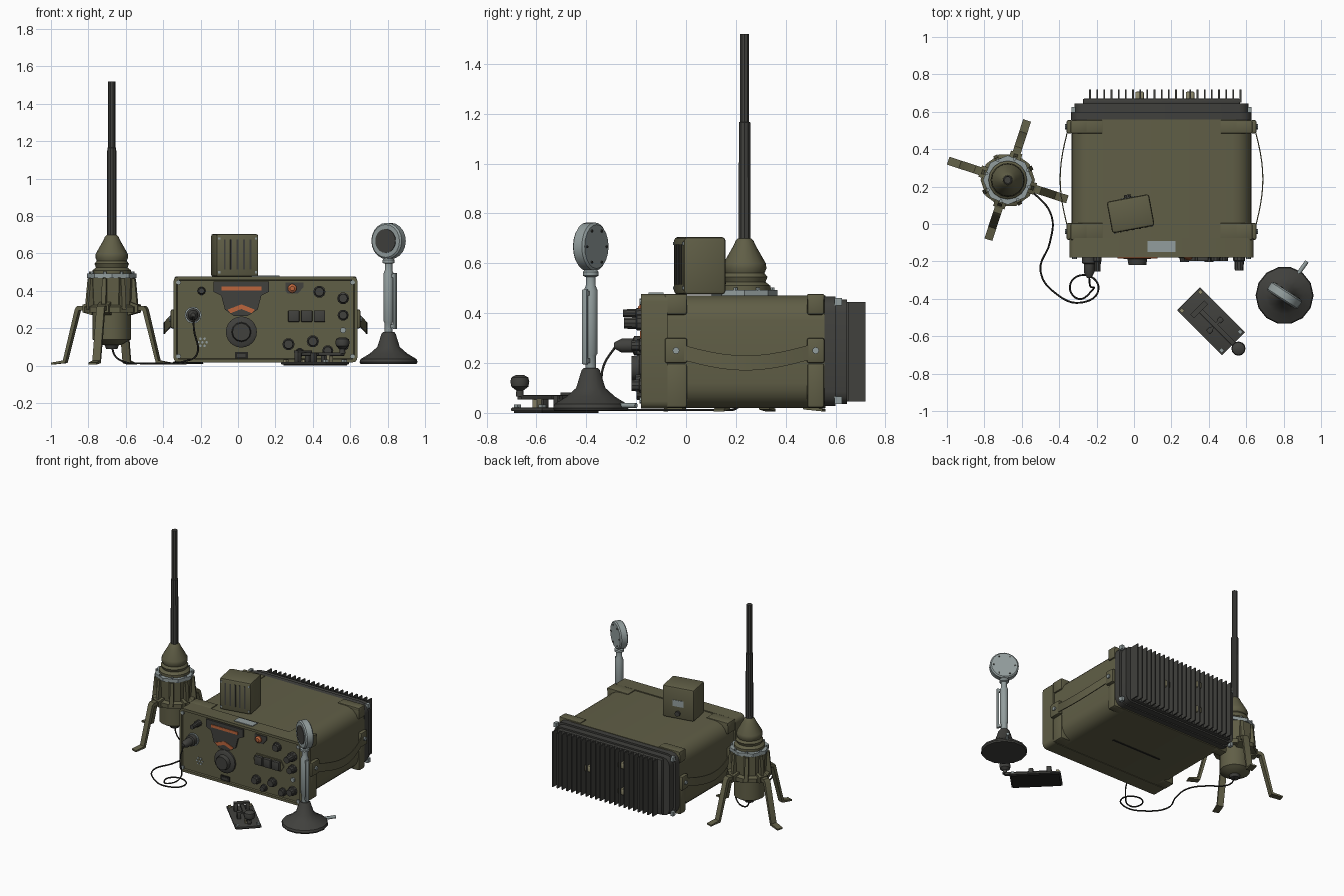
import bpy, bmesh, math
from mathutils import Matrix, Vector


def mat(name, c):
    m = bpy.data.materials.new(name)
    m.diffuse_color = (*c, 1)
    return m


OLIVE = mat("olive paint", (0.118, 0.113, 0.062))
DARK = mat("dark metal", (0.052, 0.052, 0.047))
BLACK = mat("black rubber", (0.018, 0.018, 0.016))
GREY = mat("pale grey metal", (0.29, 0.34, 0.34))
ORANGE = mat("orange scale", (0.50, 0.13, 0.045))
BRASS = mat("dull brass", (0.27, 0.25, 0.15))
FRONT = Matrix.Rotation(math.pi / 2, 4, 'X')      # local z becomes -y


def finish(name, bm, m, loc=(0, 0, 0), rot=None, angle=35):
    bmesh.ops.recalc_face_normals(bm, faces=bm.faces)
    me = bpy.data.meshes.new(name)
    bm.to_mesh(me)
    bm.free()
    me.materials.append(m)
    me.shade_smooth()
    me.set_sharp_from_angle(angle=math.radians(angle))
    ob = bpy.data.objects.new(name, me)
    bpy.context.collection.objects.link(ob)
    ob.matrix_world = Matrix.Translation(loc) @ (rot or Matrix())
    return ob


def box(name, loc, size, m, bevel=0, rz=0):
    bm = bmesh.new()
    bmesh.ops.create_cube(bm, size=1)
    bmesh.ops.scale(bm, vec=size, verts=bm.verts)
    if bevel:
        bmesh.ops.bevel(bm, geom=bm.edges[:], offset=bevel, segments=2, affect='EDGES', profile=0.5)
    return finish(name, bm, m, loc, Matrix.Rotation(rz, 4, 'Z'))


def lathe(name, prof, loc, m, seg=16, rot=None):
    bm = bmesh.new()
    rings = []
    for r, z in prof:
        rings.append([bm.verts.new((r * math.cos(2 * math.pi * i / seg), r * math.sin(2 * math.pi * i / seg), z))
                      for i in range(seg)])
    for a, b in zip(rings, rings[1:]):
        for i in range(seg):
            bm.faces.new((a[i], a[(i + 1) % seg], b[(i + 1) % seg], b[i]))
    bm.faces.new(rings[0])
    bm.faces.new(rings[-1])
    return finish(name, bm, m, loc, rot)


def prism(name, pts, y0, y1, m, inset=0, loc=(0, 0, 0), rot=None):
    """Outline in the x-z plane, pushed from y0 (front) to y1 (back)."""
    bm = bmesh.new()
    f = bm.faces.new([bm.verts.new((x, y0, z)) for x, z in pts])
    ext = bmesh.ops.extrude_face_region(bm, geom=[f], use_keep_orig=True)
    bmesh.ops.translate(bm, vec=(0, y1 - y0, 0), verts=[v for v in ext['geom'] if isinstance(v, bmesh.types.BMVert)])
    bmesh.ops.recalc_face_normals(bm, faces=bm.faces)
    if inset:
        f = min(bm.faces, key=lambda q: q.calc_center_median().y)
        bmesh.ops.inset_region(bm, faces=[f], thickness=inset, depth=0)
        r = bmesh.ops.inset_region(bm, faces=[f], thickness=0.003, depth=-0.012)
    return finish(name, bm, m, loc, rot)


def rounded(cx, cz, w, h, r, n=5):
    pts = []
    for k, (sx, sz) in enumerate(((1, 1), (-1, 1), (-1, -1), (1, -1))):
        for i in range(n + 1):
            a = math.pi / 2 * (k + i / n)
            pts.append((cx + sx * (w / 2 - r) + r * math.cos(a), cz + sz * (h / 2 - r) + r * math.sin(a)))
    return pts


def wire(name, pts, r, m):
    cu = bpy.data.curves.new(name, 'CURVE')
    cu.dimensions = '3D'
    cu.bevel_depth, cu.bevel_resolution, cu.resolution_u = r, 1, 6
    cu.use_fill_caps = True
    s = cu.splines.new('BEZIER')
    s.bezier_points.add(len(pts) - 1)
    for b, p in zip(s.bezier_points, pts):
        b.co = p
        b.handle_left_type = b.handle_right_type = 'AUTO'
    cu.materials.append(m)
    ob = bpy.data.objects.new(name, cu)
    bpy.context.collection.objects.link(ob)


# --- radio case ---
CX = 0.147
prism("case_body", rounded(CX, 0.245, 0.96, 0.45, 0.10), -0.10, 0.56, OLIVE)
prism("front_bezel", rounded(CX, 0.247, 0.985, 0.46, 0.03, 3), -0.18, -0.075, OLIVE, inset=0.018)
prism("rear_frame", rounded(CX, 0.247, 0.965, 0.44, 0.06, 3), 0.555, 0.60, DARK)
prism("rear_plate", rounded(CX, 0.245, 0.93, 0.42, 0.05, 3), 0.60, 0.645, DARK)
for s in (-1, 1):
    x = CX + s * 0.40
    for y, d in ((-0.04, 0.09), (0.52, 0.07)):
        for z, h in ((0.435, 0.085), (0.11, 0.18)):
            box("corner_bracket", (CX + s * 0.44, y, z), (0.095, d, h), OLIVE, 0.012)
        box("edge_bracket", (x, y, 0.465), (0.17, d, 0.022), OLIVE, 0.004)
        box("strap_mount", (CX + s * 0.492, y, 0.25), (0.03, d, 0.10), OLIVE, 0.008)
        lathe("strap_bolt", [(0.014, 0), (0.014, 0.012)], (CX + s * 0.505, y, 0.25), GREY, 8,
              Matrix.Rotation(s * math.pi / 2, 4, 'Y'))
    # sagging carry strap
    bm = bmesh.new()
    rows = []
    for i in range(13):
        t = i / 12
        k = math.sin(math.pi * t)
        xo, zo, y = CX + s * (0.493 + 0.046 * k), 0.25 - 0.05 * k, -0.04 + 0.56 * t
        rows.append([bm.verts.new((xo + s * dx, y, zo + dz))
                     for dx, dz in ((0, -0.03), (0.006, -0.03), (0.006, 0.03), (0, 0.03))])
    for a, b in zip(rows, rows[1:]):
        for j in range(4):
            bm.faces.new((a[j], a[(j + 1) % 4], b[(j + 1) % 4], b[j]))
    finish("carry_strap", bm, OLIVE)
    for z in (0.05, 0.445):
        lathe("case_screw", [(0.013, 0), (0.013, 0.01)], (CX + s * 0.465, -0.177, z), GREY, 8, FRONT)
        box("rear_clip", (CX + s * 0.47, 0.61, z), (0.022, 0.03, 0.03), GREY)
box("top_label", (0.147, -0.12, 0.479), (0.15, 0.06, 0.006), GREY)
box("underside_groove", (CX, 0.2, 0.019), (0.40, 0.012, 0.006), BLACK)

# --- heat sink and rear catches ---
box("heat_sink_block", (CX, 0.655, 0.245), (0.84, 0.03, 0.40), DARK, 0.006)
for i in range(22):
    box("cooling_fin", (-0.235 + i * 0.0383, 0.685, 0.245), (0.009, 0.07, 0.40), DARK)
for x, z in ((0.03, 0.34), (0.03, 0.15), (0.30, 0.245)):
    box("rear_catch", (x, 0.68, z), (0.045, 0.055, 0.045), BRASS, 0.006)

# --- front panel ---
P = -0.168
prism("scale_plate", [(-0.13, 0.45), (0.165, 0.45), (0.165, 0.395), (0.125, 0.375), (0.105, 0.30), (0.05, 0.265),
                      (-0.02, 0.265), (-0.07, 0.30), (-0.09, 0.375), (-0.13, 0.395)], P - 0.012, P, DARK)
box("scale_strip", (0.018, P - 0.013, 0.413), (0.215, 0.006, 0.02), ORANGE)
prism("scale_chevron", [(-0.055, 0.30), (0.018, 0.328), (0.09, 0.30), (0.075, 0.28), (0.018, 0.303), (-0.04, 0.28)],
      P - 0.016, P - 0.01, ORANGE)


def knob(name, x, z, r, d, m=DARK, seg=10):
    lathe(name, [(r, 0), (r, d * 0.35), (r * 0.8, d * 0.4), (r * 0.72, d)], (x, P, z), m, seg, FRONT)


lathe("tuning_skirt", [(0.083, 0), (0.083, 0.012), (0.07, 0.02)], (0.018, P, 0.18), DARK, 24, FRONT)
knob("tuning_knob", 0.018, 0.18, 0.066, 0.05, DARK, 12)
box("lower_window", (0.018, P - 0.003, 0.055), (0.07, 0.01, 0.035), BLACK)
box("lower_window_pane", (0.018, P - 0.006, 0.055), (0.045, 0.008, 0.016), DARK)
prism("switch_plate", [(0.245, 0.265), (0.27, 0.305), (0.465, 0.305), (0.49, 0.265), (0.465, 0.225), (0.27, 0.225)],
      P - 0.008, P, OLIVE)
for i in range(3):
    box("push_switch", (0.298 + i * 0.069, P - 0.015, 0.265), (0.06, 0.03, 0.062), DARK, 0.004)
prism("lamp_plate", [(0.255, 0.445), (0.35, 0.445), (0.35, 0.42), (0.32, 0.385), (0.265, 0.385), (0.255, 0.40)],
      P - 0.006, P, DARK)
lathe("signal_lamp", [(0.024, 0), (0.024, 0.015), (0.012, 0.024)], (0.29, P, 0.413), ORANGE, 12, FRONT)
for x, z, r, d in ((-0.195, 0.40, 0.022, 0.085), (0.435, 0.395, 0.033, 0.03), (0.562, 0.36, 0.032, 0.08),
                   (0.562, 0.27, 0.03, 0.05), (0.562, 0.11, 0.032, 0.05), (0.27, 0.115, 0.033, 0.035),
                   (0.40, 0.13, 0.033, 0.035), (0.33, 0.07, 0.025, 0.03), (0.48, 0.08, 0.03, 0.03)):
    knob("control_knob", x, z, r, d)
lathe("jack", [(0.016, 0), (0.016, 0.012)], (0.562, P, 0.19), GREY, 10, FRONT)
lathe("socket_ring", [(0.045, 0), (0.045, 0.01)], (-0.24, P, 0.27), GREY, 12, FRONT)
lathe("antenna_plug", [(0.038, 0), (0.038, 0.04), (0.028, 0.045), (0.028, 0.09), (0.012, 0.12)],
      (-0.24, P, 0.27), DARK, 12, FRONT)
for i in range(7):                                   # speaker holes
    a, r = i * math.pi / 3, (0.022 if i else 0)
    lathe("speaker_dot", [(0.007, 0), (0.007, 0.005)], (-0.19 + r * math.cos(a), P, 0.125 + r * math.sin(a)),
          GREY, 6, FRONT)

# --- loudspeaker box on top ---
A = math.radians(10.5)


def at(cx, cy, a, x, y, z):
    return (cx + x * math.cos(a) - y * math.sin(a), cy + x * math.sin(a) + y * math.cos(a), z)


def on_box(x, y, z):
    return at(-0.018, 0.055, A, x, y, z)


box("speaker_box", on_box(0, 0, 0.59), (0.23, 0.172, 0.23), OLIVE, 0.014, A)
for i in range(5):
    box("speaker_slot", on_box(-0.07 + i * 0.035, -0.086, 0.595), (0.010, 0.006, 0.16), DARK, 0, A)
for x in (-0.1, 0.1):
    for z in (0.50, 0.68):
        box("speaker_screw", on_box(x, -0.086, z), (0.012, 0.008, 0.012), GREY, 0, A)
box("speaker_label", on_box(0, 0.086, 0.59), (0.08, 0.006, 0.045), GREY, 0, A)
lathe("speaker_socket", [(0.018, 0), (0.018, 0.02)], on_box(0, 0.083, 0.52), DARK, 10,
      Matrix.Rotation(A, 4, 'Z') @ Matrix.Rotation(-math.pi / 2, 4, 'X'))

# --- antenna on four legs ---
AX, AY = -0.675, 0.235
lathe("antenna_can", [(0.05, 0.11), (0.085, 0.13), (0.102, 0.14), (0.102, 0.31)], (AX, AY, 0), OLIVE, 16)
lathe("antenna_plug_cap", [(0.03, 0.09), (0.04, 0.115)], (AX, AY, 0), DARK, 10)
lathe("antenna_skirt", [(0.10, 0.285), (0.145, 0.285), (0.145, 0.315), (0.118, 0.325), (0.125, 0.47), (0.10, 0.48)],
      (AX, AY, 0), OLIVE, 10)
lathe("collar_ring", [(0.11, 0.468), (0.132, 0.468), (0.132, 0.492), (0.10, 0.492)], (AX, AY, 0), GREY, 8)
lathe("antenna_dome", [(0.103, 0.485), (0.103, 0.51), (0.084, 0.525), (0.092, 0.545), (0.080, 0.56), (0.088, 0.58),
                       (0.085, 0.60), (0.045, 0.67), (0.036, 0.69), (0.026, 0.70)], (AX, AY, 0), OLIVE, 16)
lathe("mast_lower", [(0.026, 0.68), (0.024, 1.165), (0.018, 1.168)], (AX, AY, 0), DARK, 10)
lathe("mast_upper", [(0.019, 1.15), (0.019, 1.52)], (AX, AY, 0), DARK, 10)
LEG = [(0.11, 0.32), (0.185, 0.32), (0.20, 0.305), (0.268, 0.028), (0.335, 0.016), (0.335, 0.006),
       (0.255, 0.014), (0.18, 0.295), (0.11, 0.295)]
for k in range(4):
    R = Matrix.Rotation(math.radians(72 + 90 * k), 4, 'Z')
    prism("antenna_leg", LEG, -0.022, 0.022, OLIVE, loc=(AX, AY, 0), rot=R)
    prism("leg_hinge", [(0.10, 0.27), (0.155, 0.285), (0.155, 0.325), (0.10, 0.345)], -0.032, 0.032, OLIVE,
          loc=(AX, AY, 0), rot=R)
for k in range(8):
    R = Matrix.Rotation(math.radians(27 + 45 * k), 4, 'Z')
    prism("skirt_rib", [(0.10, 0.30), (0.148, 0.30), (0.132, 0.465), (0.10, 0.465)], -0.012, 0.012, OLIVE,
          loc=(AX, AY, 0), rot=R)
    lathe("collar_bolt", [(0.009, 0.49), (0.009, 0.503)], Vector((AX, AY, 0)) + R @ Vector((0.118, 0, 0)), GREY, 6)
wire("antenna_cable", [(AX, AY, 0.10), (-0.655, 0.225, 0.05), (-0.60, 0.20, 0.018), (-0.52, 0.15, 0.012),
                       (-0.44, 0.04, 0.012), (-0.45, -0.10, 0.012), (-0.50, -0.25, 0.012), (-0.42, -0.37, 0.012),
                       (-0.28, -0.42, 0.012), (-0.19, -0.35, 0.014), (-0.25, -0.275, 0.016), (-0.34, -0.32, 0.018),
                       (-0.30, -0.40, 0.02), (-0.22, -0.35, 0.06), (-0.235, -0.33, 0.19), (-0.24, -0.28, 0.27)],
     0.005, BLACK)

# --- desk microphone ---
MX, MY = 0.805, -0.382
lathe("mic_base", [(0.15, 0.01), (0.155, 0.02), (0.15, 0.035), (0.10, 0.065), (0.06, 0.10), (0.038, 0.17), (0.03, 0.18)],
      (MX, MY, 0), DARK, 14)
lathe("mic_post", [(0.022, 0.17), (0.022, 0.23), (0.028, 0.24), (0.028, 0.49), (0.02, 0.51), (0.02, 0.545),
                   (0.032, 0.55), (0.032, 0.565), (0.02, 0.58)], (MX, MY, 0), GREY, 12)
M = math.radians(-33)
box("mic_switch_bar", at(MX, MY, M, 0.042, 0, 0.345), (0.014, 0.022, 0.30), GREY, 0.003, M)
for z in (0.21, 0.48):
    box("mic_switch_arm", at(MX, MY, M, 0.025, 0, z), (0.04, 0.02, 0.018), GREY, 0, M)
HEAD = Matrix.Rotation(M, 4, 'Z') @ FRONT
lathe("mic_head", [(0.088, -0.028), (0.097, -0.02), (0.097, 0.02), (0.088, 0.028)], (MX, MY, 0.667), GREY, 20, HEAD)
lathe("mic_grille", [(0.064, 0.027), (0.064, 0.032)], (MX, MY, 0.667), DARK, 20, HEAD)
for k in range(6):
    a = k * math.pi / 3
    lathe("mic_rivet", [(0.006, -0.032), (0.006, -0.027)],
          Vector((MX, MY, 0.667)) + HEAD @ Vector((0.072 * math.cos(a), 0.072 * math.sin(a), 0)), DARK, 6, HEAD)
wire("mic_lead_stub", [(0.875, -0.27, 0.03), (0.90, -0.235, 0.03), (0.925, -0.20, 0.03)], 0.011, GREY)

# --- telegraph key ---
K = math.radians(-45)


def key(name, x, y, z, size, m, bevel=0):
    box(name, at(0.412, -0.52, K, x, y, z), size, m, bevel, K)


key("key_plate", 0, 0, 0.014, (0.34, 0.175, 0.014), DARK, 0.003)
key("key_sole", 0, 0, 0.005, (0.32, 0.16, 0.01), BLACK)
key("key_lever", 0.055, 0, 0.062, (0.31, 0.026, 0.018), DARK, 0.003)
for x in (-0.09, 0.03):
    for y in (-0.04, 0.04):
        key("key_post", x, y, 0.045, (0.03, 0.025, 0.05), DARK, 0.003)
key("key_axle", 0.03, 0, 0.062, (0.016, 0.11, 0.014), DARK)
key("key_bridge", -0.09, 0, 0.075, (0.03, 0.105, 0.012), DARK)
key("key_contact", 0.11, 0, 0.035, (0.025, 0.025, 0.04), BRASS)
for x in (-0.15, 0.15):
    for y in (-0.07, 0.07):
        key("key_terminal", x, y, 0.026, (0.02, 0.02, 0.014), BRASS if x < 0 else GREY)
lathe("key_knob", [(0.016, 0.065), (0.014, 0.09), (0.034, 0.105), (0.038, 0.125), (0.034, 0.142), (0.018, 0.151)],
      at(0.412, -0.52, K, 0.207, 0, 0), DARK, 12)
